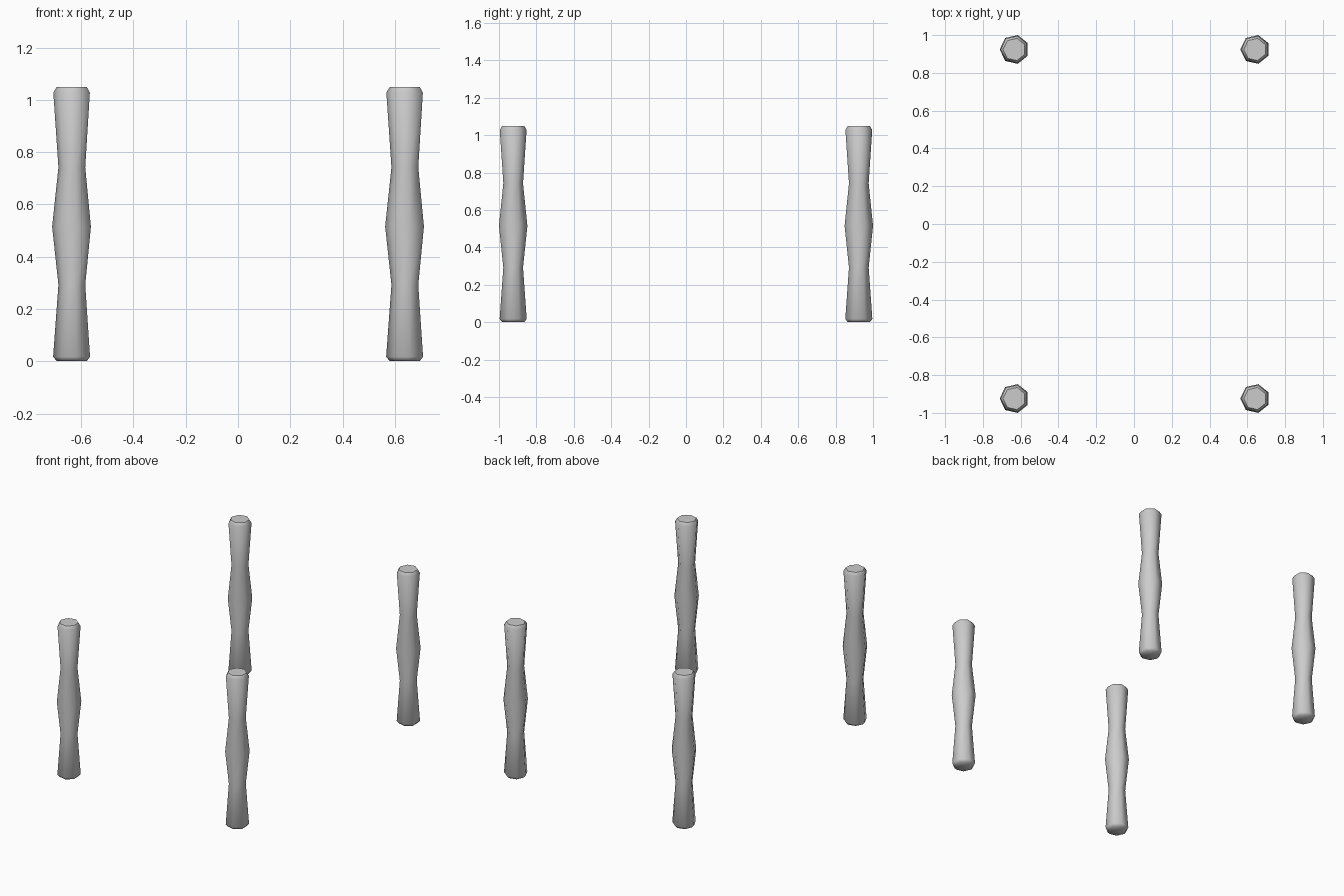
import bpy
import bmesh
from math import cos, sin, pi, radians

cube = bpy.data.objects.get("Cube")
if cube:
    bpy.data.objects.remove(cube, do_unlink=True)

SIDES = 7
# Turned leg profile: (radius, height)
PROFILE = [(0.060, 0), (0.0743, 0.017), (0.054, 0.292), (0.078, 0.515),
           (0.054, 0.742), (0.0735, 1.028), (0.060, 1.05)]

grey = bpy.data.materials.new("light_grey")
grey.use_nodes = True
colour = (0.6, 0.6, 0.6, 1)
grey.diffuse_color = colour
grey.node_tree.nodes["Principled BSDF"].inputs["Base Color"].default_value = colour


def leg_mesh():
    """Seven-sided turned leg with chamfered ends."""
    bm = bmesh.new()
    rings = []
    for r, z in PROFILE:
        angles = [pi + 2 * pi * i / SIDES for i in range(SIDES)]
        rings.append([bm.verts.new((r * cos(a), r * sin(a), z)) for a in angles])
    for low, high in zip(rings, rings[1:]):
        for i in range(SIDES):
            j = (i + 1) % SIDES
            bm.faces.new((low[i], low[j], high[j], high[i]))
    bm.faces.new(rings[0][::-1])
    bm.faces.new(rings[-1])
    mesh = bpy.data.meshes.new("leg")
    bm.to_mesh(mesh)
    bm.free()
    mesh.materials.append(grey)
    return mesh


# Four legs at the corners
for depth, y in (("front", -0.924), ("back", 0.924)):
    for side, x in (("right", -0.633), ("left", 0.641)):
        leg = bpy.data.objects.new(f"{depth}_{side}_leg", leg_mesh())
        leg.location = (x, y, 0)
        bpy.context.collection.objects.link(leg)
        bpy.ops.object.select_all(action='DESELECT')
        leg.select_set(True)
        bpy.context.view_layer.objects.active = leg
        bpy.ops.object.shade_smooth_by_angle(angle=radians(60))
